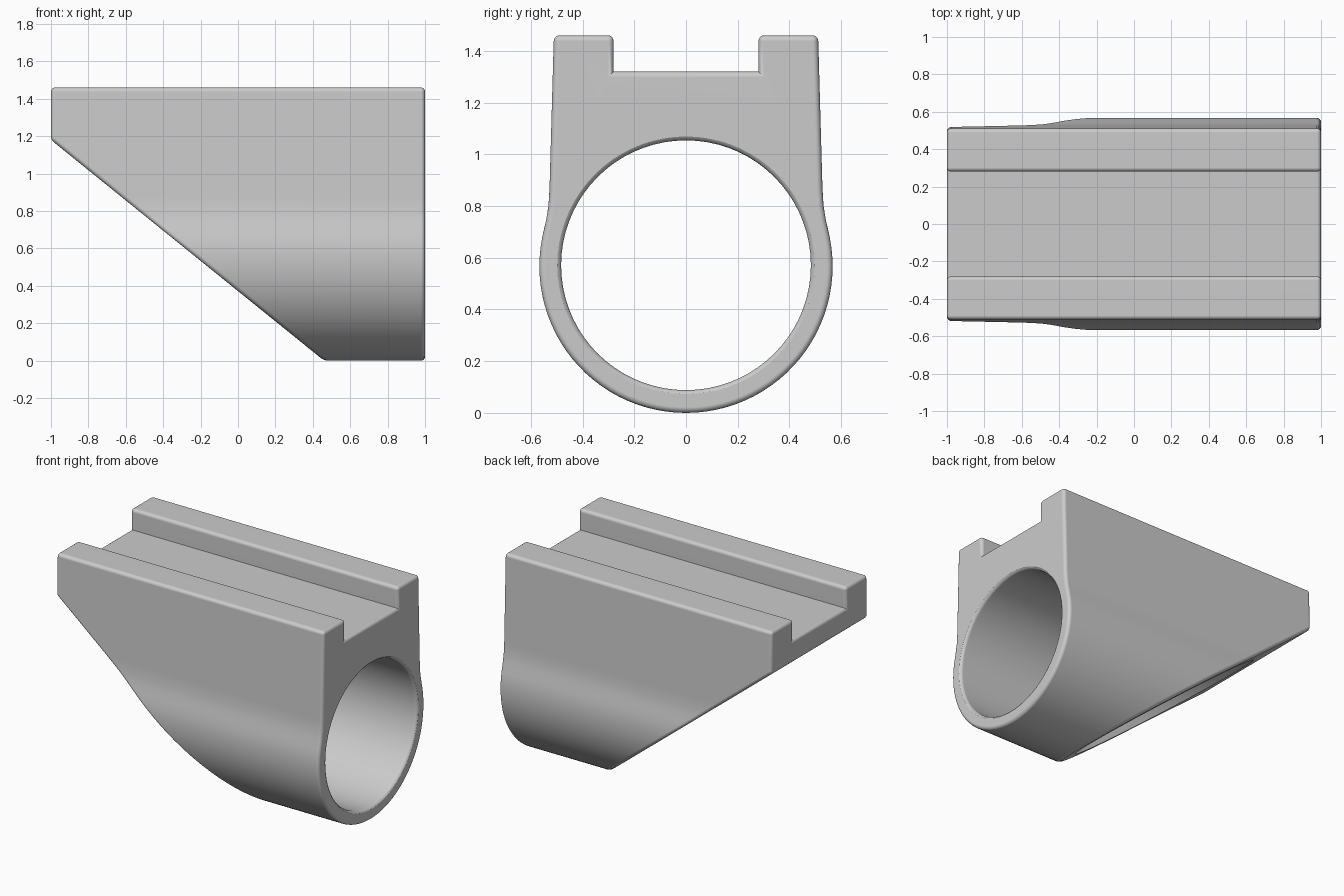
import bpy
import bmesh
from math import cos, sin, pi, radians
from mathutils import Vector

cube = bpy.data.objects.get("Cube")
if cube:
    bpy.data.objects.remove(cube, do_unlink=True)

RADIUS, BORE, CENTRE_Z = 0.567, 0.483, 0.571


def make_object(name, bm):
    bmesh.ops.recalc_face_normals(bm, faces=bm.faces)
    mesh = bpy.data.meshes.new(name)
    bm.to_mesh(mesh)
    bm.free()
    obj = bpy.data.objects.new(name, mesh)
    bpy.context.collection.objects.link(obj)
    return obj


# Cross-section: round belly, blended into near-vertical sides, slotted top
ARC_STEPS = 26
half = []
for i in range(1, ARC_STEPS + 1):
    a = -pi / 2 + radians(102) * i / ARC_STEPS
    half.append((RADIUS * cos(a), RADIUS + RADIUS * sin(a)))
half += [(0.541, 0.745), (0.532, 0.80), (0.528, 0.86),
         (0.511, 1.46), (0.28, 1.46), (0.28, 1.32)]
section = [(0, 0)] + half + [(-y, z) for y, z in reversed(half)]

# Extrude the section along the length
bm = bmesh.new()
end = bm.faces.new([bm.verts.new((-1, y, z)) for y, z in section])
grown = bmesh.ops.extrude_face_region(bm, geom=[end])
bmesh.ops.translate(bm, vec=(2, 0, 0),
                    verts=[v for v in grown["geom"] if isinstance(v, bmesh.types.BMVert)])

# Slanted underside
cut = bmesh.ops.bisect_plane(bm, geom=bm.verts[:] + bm.edges[:] + bm.faces[:], dist=1e-5,
                             plane_co=Vector((-1, 0, 1.18)),
                             plane_no=Vector((-1.18, 0, -1.46)), clear_outer=True)
bmesh.ops.holes_fill(bm, edges=[e for e in bm.edges if e.is_boundary], sides=0)
bmesh.ops.recalc_face_normals(bm, faces=bm.faces)

# Round every sharp outer edge
sharp = [e for e in bm.edges
         if e.is_convex and e.calc_face_angle(0) > radians(25)]
bmesh.ops.bevel(bm, geom=sharp, offset=0.022, offset_type='OFFSET', segments=4,
                profile=0.5, affect='EDGES', clamp_overlap=True)
body = make_object("slotted_tube_mount", bm)

# Bore cutter, flared at the mouth to round its rim
bm = bmesh.new()
lathe = [(-1.2, BORE), (0.978, BORE), (0.987, BORE + 0.002),
         (0.995, BORE + 0.007), (1.0, BORE + 0.015), (1.1, BORE + 0.03)]
SIDES = 72
rings = [[bm.verts.new((x, r * cos(2 * pi * i / SIDES), CENTRE_Z + r * sin(2 * pi * i / SIDES)))
          for i in range(SIDES)] for x, r in lathe]
for a, b in zip(rings, rings[1:]):
    for i in range(SIDES):
        j = (i + 1) % SIDES
        bm.faces.new((a[i], a[j], b[j], b[i]))
bm.faces.new(rings[0])
bm.faces.new(rings[-1])
cutter = make_object("bore_cutter", bm)
cutter.hide_render = True

boolean = body.modifiers.new("bore", 'BOOLEAN')
boolean.operation = 'DIFFERENCE'
boolean.solver = 'EXACT'
boolean.object = cutter
bpy.ops.object.select_all(action='DESELECT')
body.select_set(True)
bpy.context.view_layer.objects.active = body
bpy.ops.object.modifier_apply(modifier="bore")
bpy.data.objects.remove(cutter, do_unlink=True)

# Smooth shading with crisp flats
bpy.ops.object.shade_smooth_by_angle(angle=radians(30))
weighted = body.modifiers.new("weighted_normals", 'WEIGHTED_NORMAL')
weighted.keep_sharp = True

# Single plain grey
grey = bpy.data.materials.new("plain grey")
grey.use_nodes = True
colour = (0.6, 0.6, 0.6, 1)
grey.diffuse_color = colour
grey.node_tree.nodes["Principled BSDF"].inputs["Base Color"].default_value = colour
body.data.materials.clear()
body.data.materials.append(grey)
